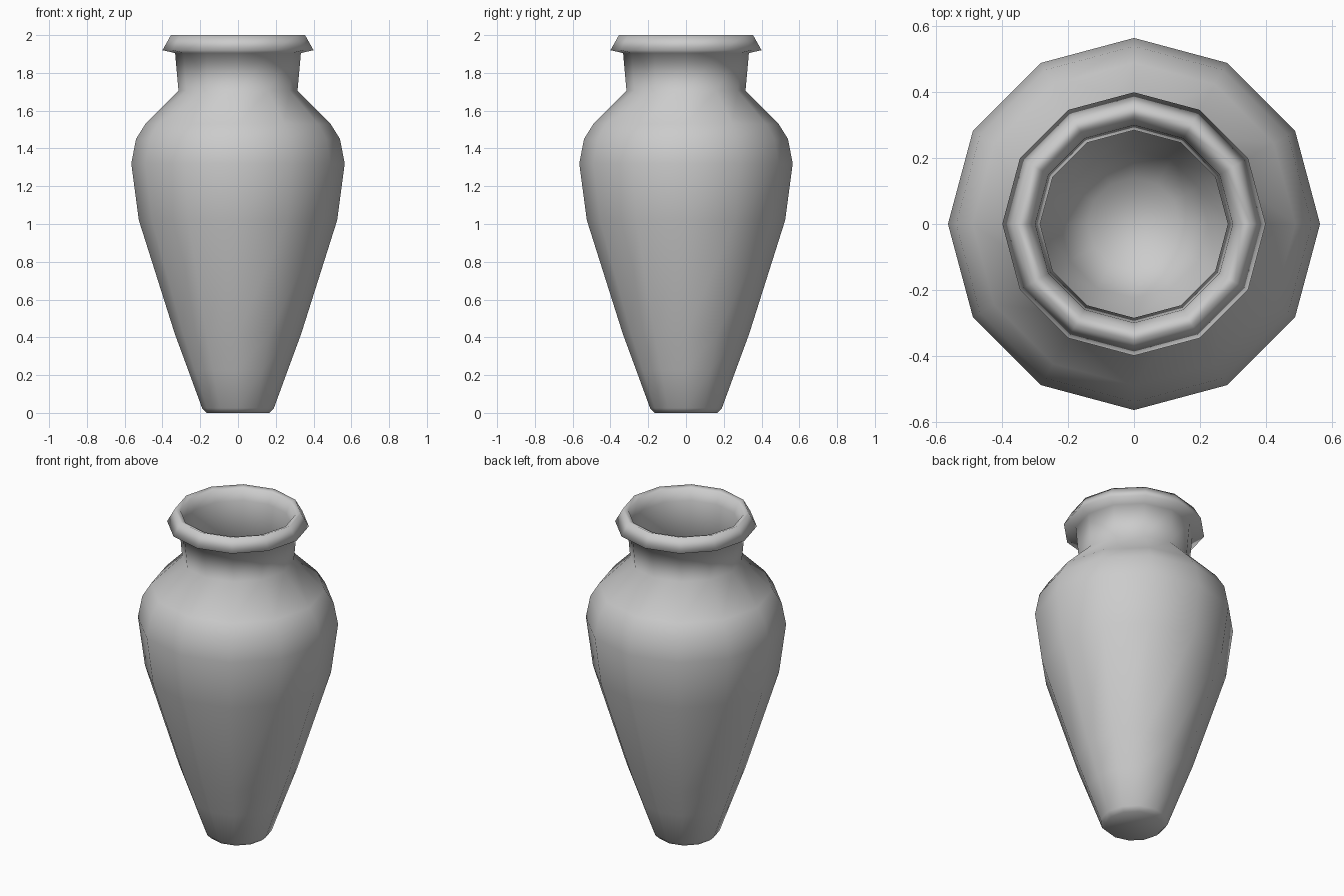
import bpy, bmesh, math

if "Cube" in bpy.data.objects:
    bpy.data.objects.remove(bpy.data.objects["Cube"])

SIDES = 12

# Profile (radius, height): outside going up, over the lip, then down the inside
outer = [(0.165, 0.0), (0.19, 0.025), (0.265, 0.23), (0.335, 0.42), (0.525, 1.02),
         (0.565, 1.32), (0.54, 1.45), (0.49, 1.53), (0.315, 1.705), (0.333, 1.905)]
lip = [(0.40, 1.92), (0.355, 2.0), (0.325, 1.99), (0.30, 1.925)]
inner = [(0.285, 1.71), (0.45, 1.51), (0.525, 1.32), (0.485, 1.03),
         (0.295, 0.43), (0.225, 0.24), (0.14, 0.09)]


def lathe(name, profile):
    bm = bmesh.new()
    rings = []
    for r, z in profile:
        rings.append([bm.verts.new((r * math.cos(2 * math.pi * i / SIDES),
                                    r * math.sin(2 * math.pi * i / SIDES), z))
                      for i in range(SIDES)])
    for a, b in zip(rings, rings[1:]):
        for i in range(SIDES):
            j = (i + 1) % SIDES
            bm.faces.new((a[i], a[j], b[j], b[i]))
    # Close the foot underneath and the floor inside
    bm.faces.new(rings[0][::-1])
    bm.faces.new(rings[-1])
    for f in bm.faces:
        f.smooth = True
    bmesh.ops.recalc_face_normals(bm, faces=bm.faces)
    mesh = bpy.data.meshes.new(name)
    bm.to_mesh(mesh)
    bm.free()
    obj = bpy.data.objects.new(name, mesh)
    bpy.context.collection.objects.link(obj)
    return obj


# Hollow vase turned as a single closed shell
lathe("vase", outer + lip + inner)
